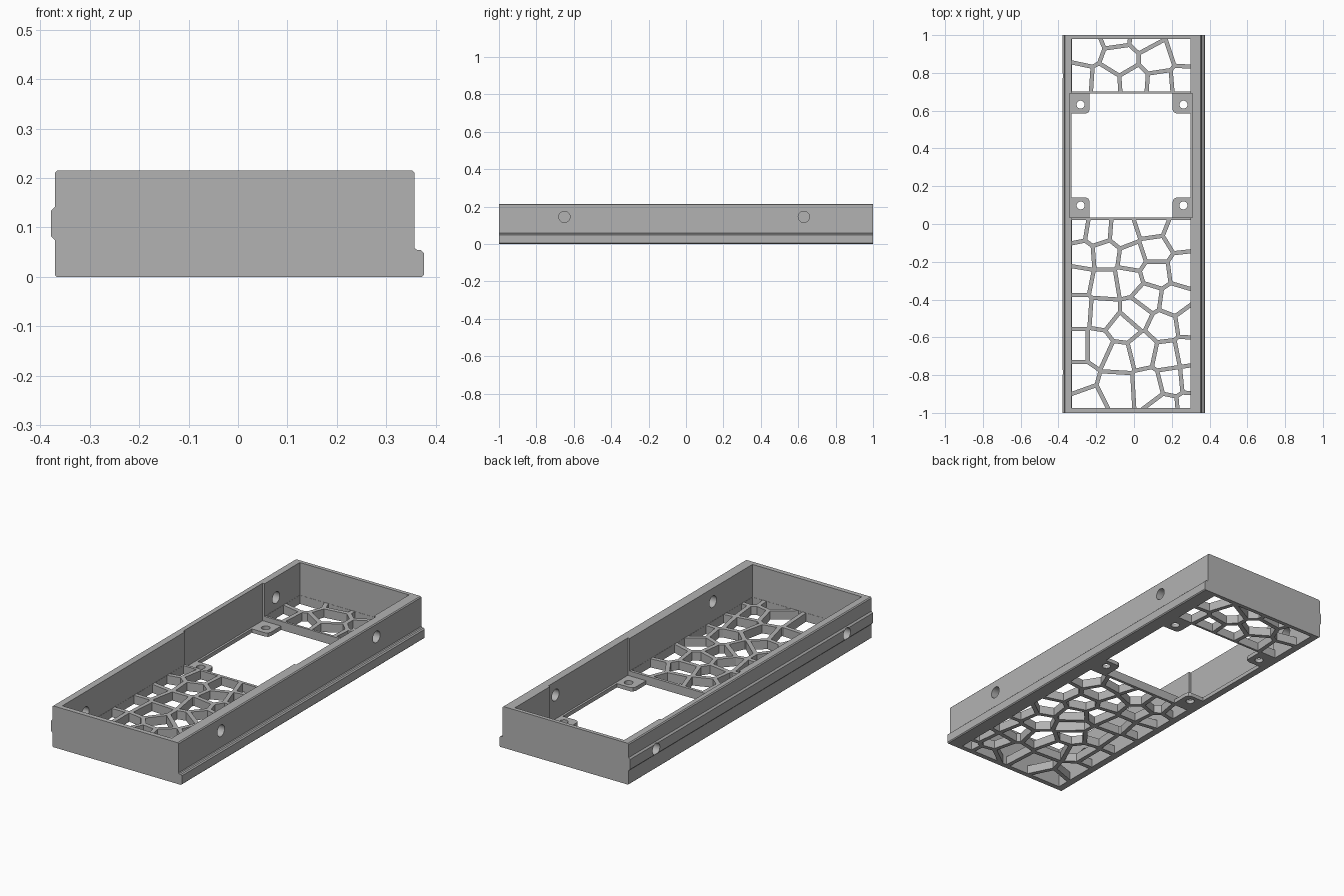
import bpy
import bmesh
from math import cos, sin, pi
from mathutils import Vector

cube = bpy.data.objects.get("Cube")
if cube:
    bpy.data.objects.remove(cube, do_unlink=True)

grey = bpy.data.materials.new("plain grey")
grey.use_nodes = True
colour = (0.45, 0.45, 0.45, 1)
grey.diffuse_color = colour
for node in grey.node_tree.nodes:
    if node.type == "BSDF_PRINCIPLED":
        node.inputs["Base Color"].default_value = colour

# Ways to place a flat outline point (a, b) at depth d
ALONG = {
    "x": lambda a, b, d: (d, a, b),
    "y": lambda a, b, d: (a, d, b),
    "z": lambda a, b, d: (a, b, d),
}


def prisms(name, outlines, low, high, axis="z"):
    """One object holding a closed prism for every outline."""
    bm = bmesh.new()
    place = ALONG[axis]
    for outline in outlines:
        ends = [[bm.verts.new(place(a, b, d)) for a, b in outline] for d in (low, high)]
        bm.faces.new(ends[0])
        bm.faces.new(ends[1][::-1])
        n = len(outline)
        for i in range(n):
            j = (i + 1) % n
            bm.faces.new((ends[0][i], ends[0][j], ends[1][j], ends[1][i]))
    bmesh.ops.recalc_face_normals(bm, faces=bm.faces)
    mesh = bpy.data.meshes.new(name)
    bm.to_mesh(mesh)
    bm.free()
    obj = bpy.data.objects.new(name, mesh)
    bpy.context.scene.collection.objects.link(obj)
    mesh.materials.append(grey)
    return obj


def rect(x0, y0, x1, y1):
    return [(x0, y0), (x1, y0), (x1, y1), (x0, y1)]


def circle(x, y, r, n=32):
    return [(x + r * cos(2 * pi * i / n), y + r * sin(2 * pi * i / n)) for i in range(n)]


def clip(poly, point, normal):
    """Keep the part of the polygon behind a line."""
    out = []
    for i, p in enumerate(poly):
        q = poly[(i + 1) % len(poly)]
        dp, dq = (p - point).dot(normal), (q - point).dot(normal)
        if dp <= 0:
            out.append(p)
        if dp * dq < 0:
            out.append(p.lerp(q, dp / (dp - dq)))
    return out


def area(poly):
    return abs(sum(p.x * q.y - q.x * p.y for p, q in zip(poly, poly[1:] + poly[:1]))) / 2


def cells(seeds, bounds, half_strut):
    """Openings of an irregular honeycomb grown from the seeds."""
    points = [Vector((x, y)) / 100 for x, y in seeds]
    found = []
    for s in points:
        poly = [Vector(p) for p in rect(*bounds)]
        for t in points:
            if t != s and poly:
                normal = (t - s).normalized()
                poly = clip(poly, (s + t) / 2 - normal * half_strut, normal)
        poly = [p for i, p in enumerate(poly) if (p - poly[i - 1]).length > 0.0005]
        if len(poly) > 2 and area(poly) > 0.0002:
            found.append(poly)
    return found


# Main dimensions
LEFT, RIGHT = -0.33, 0.30
FRONT, BACK = -0.975, 0.98
BAY_FRONT, BAY_BACK = 0.035, 0.69
FLOOR, TAB_TOP, TOP = 0.045, 0.02, 0.215

# Tray body: cross-section with a foot lip on one side and a rib on the other
section = [
    (-0.366, 0), (0.371, 0), (0.376, 0.005), (0.376, 0.048), (0.37, 0.054),
    (0.361, 0.055), (0.357, 0.059), (0.357, 0.21), (0.352, TOP), (-0.365, TOP),
    (-0.37, 0.21), (-0.37, 0.142), (-0.378, 0.134), (-0.378, 0.082),
    (-0.37, 0.074), (-0.37, 0.004),
]
tray = prisms("tray_body", [section], -1, 1, "y")

# Honeycomb floor openings, long front panel and short back panel
front_seeds = [
    (-31, -2), (-19, -4), (-6, -5), (9, 0), (24, -6),
    (-28, -17), (-15, -16), (-1, -18), (11, -14),
    (-30, -29), (-15, -32), (-3, -30), (11, -26), (26, -24),
    (7, -39), (21, -41), (-30, -46), (-16, -47), (1, -47),
    (16, -54), (-6, -55), (29, -52),
    (-30, -65), (-19, -65), (-8, -70), (4, -67), (18, -70), (28, -68),
    (-30, -81), (-9, -87), (8, -86), (20, -83), (30, -82),
    (-25, -95), (17, -98), (29, -97),
]
back_seeds = [
    (-26, 94), (-30, 75), (-15, 74), (-7, 87), (0, 75), (-9, 101),
    (5, 100), (12, 87), (27, 92), (14, 74), (26, 75),
]
e = 0.001
openings = cells(front_seeds, (LEFT + e, FRONT + e, RIGHT - e, 0.02), 0.011)
openings += cells(back_seeds, (LEFT + e, 0.702, RIGHT - e, BACK - e), 0.011)

# Screw holes through the four corner tabs
openings += [circle(x, y, 0.021) for x in (-0.283, 0.262) for y in (0.098, 0.632)]

# Bay opening: a rectangle notched at each corner to leave the tabs
cx, cy = (LEFT + RIGHT) / 2, (BAY_FRONT + BAY_BACK) / 2
hx, hy = (RIGHT - LEFT) / 2, (BAY_BACK - BAY_FRONT) / 2
tx, ty, r = hx - 0.095, hy - 0.105, 0.02
corner = [(hx, ty), (tx + r, ty), (tx + r * 0.3, ty + r * 0.3), (tx, ty + r), (tx, hy)]
bay = []
for sx, sy in ((1, 1), (-1, 1), (-1, -1), (1, -1)):
    run = corner if sx == sy else corner[::-1]
    bay += [(cx + sx * x, cy + sy * y) for x, y in run]

# Cutters, applied in order
cutters = [
    prisms("floor_cutter", openings, -0.1, 0.1),
    prisms("cavity_cutter", [rect(LEFT, FRONT, RIGHT, BACK)], FLOOR, 0.4),
    prisms("pocket_cutter", [rect(-0.341, BAY_FRONT, 0.311, BAY_BACK)], TAB_TOP, 0.5),
    prisms("bay_cutter", [bay], -0.2, 0.2),
    prisms("lip_side_hole_cutter", [circle(y, 0.145, 0.03) for y in (-0.65, 0.63)], 0.2, 0.6, "x"),
    prisms("rib_side_hole_cutter", [circle(y, 0.107, 0.03) for y in (-0.785, 0.785)], -0.6, -0.2, "x"),
]
for cutter in cutters:
    cutter.hide_render = True
    cut = tray.modifiers.new(cutter.name, "BOOLEAN")
    cut.operation = "DIFFERENCE"
    cut.solver = "EXACT"
    cut.object = cutter

# Bake the cuts and drop the cutters
bpy.context.view_layer.update()
graph = bpy.context.evaluated_depsgraph_get()
finished = bpy.data.meshes.new_from_object(tray.evaluated_get(graph))
tray.modifiers.clear()
tray.data = finished
for cutter in cutters:
    bpy.data.objects.remove(cutter, do_unlink=True)

# Smooth only the round holes
bpy.ops.object.select_all(action="DESELECT")
tray.select_set(True)
bpy.context.view_layer.objects.active = tray
bpy.ops.object.shade_smooth_by_angle(angle=pi / 9)
